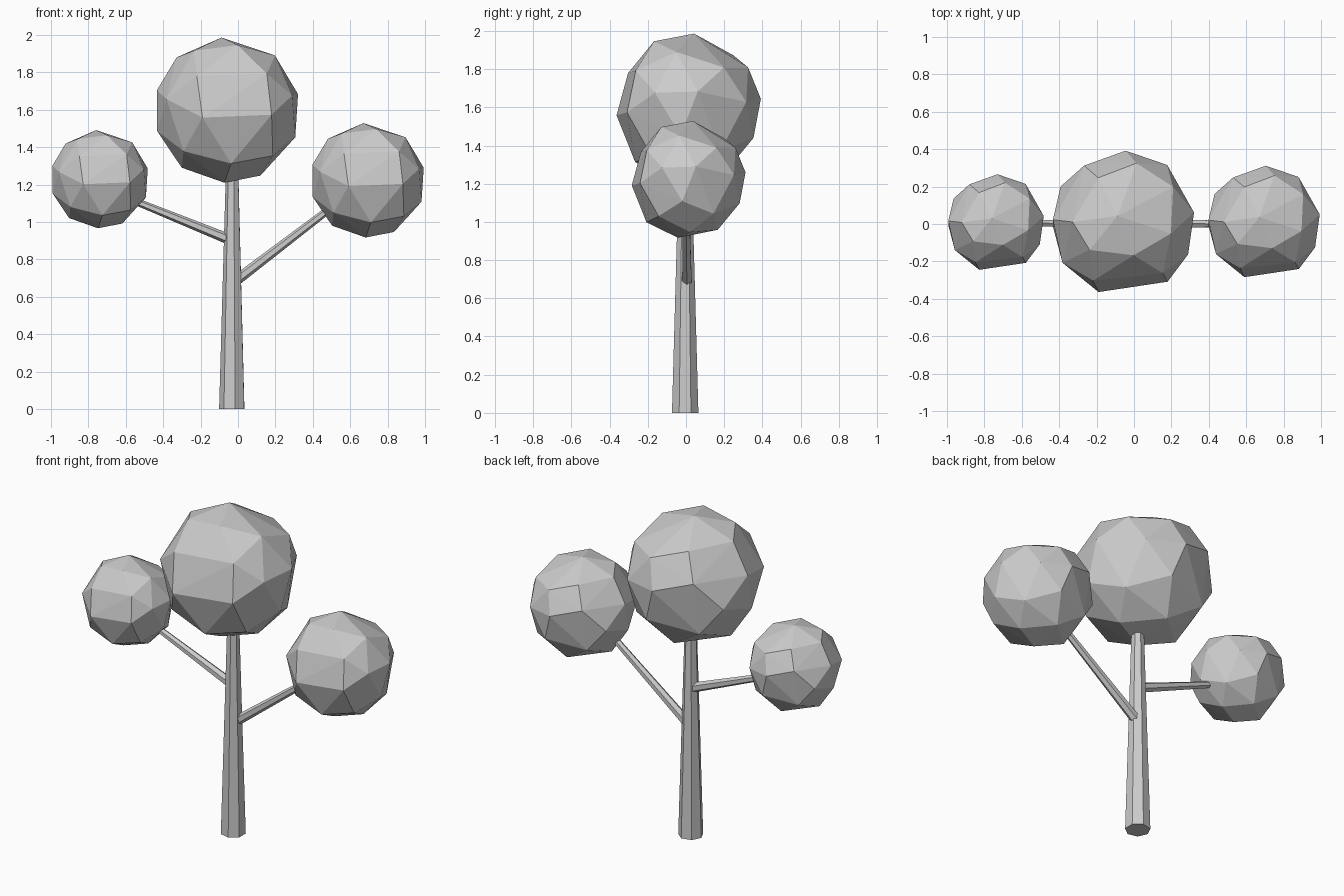
import bpy, bmesh, math
from mathutils import Vector, Matrix

if "Cube" in bpy.data.objects:
    bpy.data.objects.remove(bpy.data.objects["Cube"])


def finish(bm, name):
    bmesh.ops.recalc_face_normals(bm, faces=bm.faces)
    mesh = bpy.data.meshes.new(name)
    bm.to_mesh(mesh)
    bm.free()
    ob = bpy.data.objects.new(name, mesh)
    bpy.context.collection.objects.link(ob)
    return ob


# Tapered, faceted stick between two points
def limb(name, start, end, r1, r2, sides, spin=0):
    a, b = Vector(start), Vector(end)
    d = b - a
    m = Matrix.Translation((a + b) / 2) @ d.to_track_quat('Z', 'Y').to_matrix().to_4x4()
    m = m @ Matrix.Rotation(math.radians(spin), 4, 'Z')
    bm = bmesh.new()
    bmesh.ops.create_cone(bm, cap_ends=True, segments=sides, radius1=r1,
                          radius2=r2, depth=d.length, matrix=m)
    return finish(bm, name)


# Corner directions of one irregular faceted foliage ball
CORNERS = [
    (.14, -.43, .88), (-.42, -.79, .47), (-.34, -.94, -.10), (-.08, .10, .99),
    (.66, -.14, .76), (.97, .15, .22), (.18, .82, .54), (.93, -.08, -.37),
    (.45, .05, -.89), (-.62, -.02, -.78), (-.60, -.58, -.56), (.60, -.79, -.06),
    (.05, -.68, -.72), (.54, -.68, .50), (-.95, .05, .27), (-.82, -.53, .15),
    (-.53, .78, .30), (-.69, .02, .72), (-.95, -.05, -.28), (.60, .80, .08),
    (.03, .98, .12), (.20, .89, -.40), (-.55, .65, -.52), (-.02, .52, -.85),
    (.68, .45, -.58), (.62, -.48, -.62), (-.34, .62, .70), (.68, .50, .54),
    (-.85, .50, -.12), (-.46, -.36, .81), (-.04, -.15, -.98), (.88, -.42, .20),
]


# Foliage ball: convex hull of the corners
def foliage(name, centre, radius):
    bm = bmesh.new()
    for c in CORNERS:
        bm.verts.new(Vector(centre) + Vector(c).normalized() * radius)
    bmesh.ops.convex_hull(bm, input=bm.verts)
    return finish(bm, name)


# Trunk and side branches
limb("trunk", (-.03, -.004, 0), (-.03, -.004, 1.3), .071, .034, 7, 12)
limb("left_branch", (-.03, 0, .90), (-.56, .005, 1.115), .029, .019, 6)
limb("right_branch", (-.02, .005, .68), (.53, .0, 1.10), .029, .019, 6)

# Foliage
foliage("top_foliage", (-.057, .003, 1.597), .392)
foliage("left_foliage", (-.738, .003, 1.228), .265)
foliage("right_foliage", (.695, .005, 1.222), .309)
